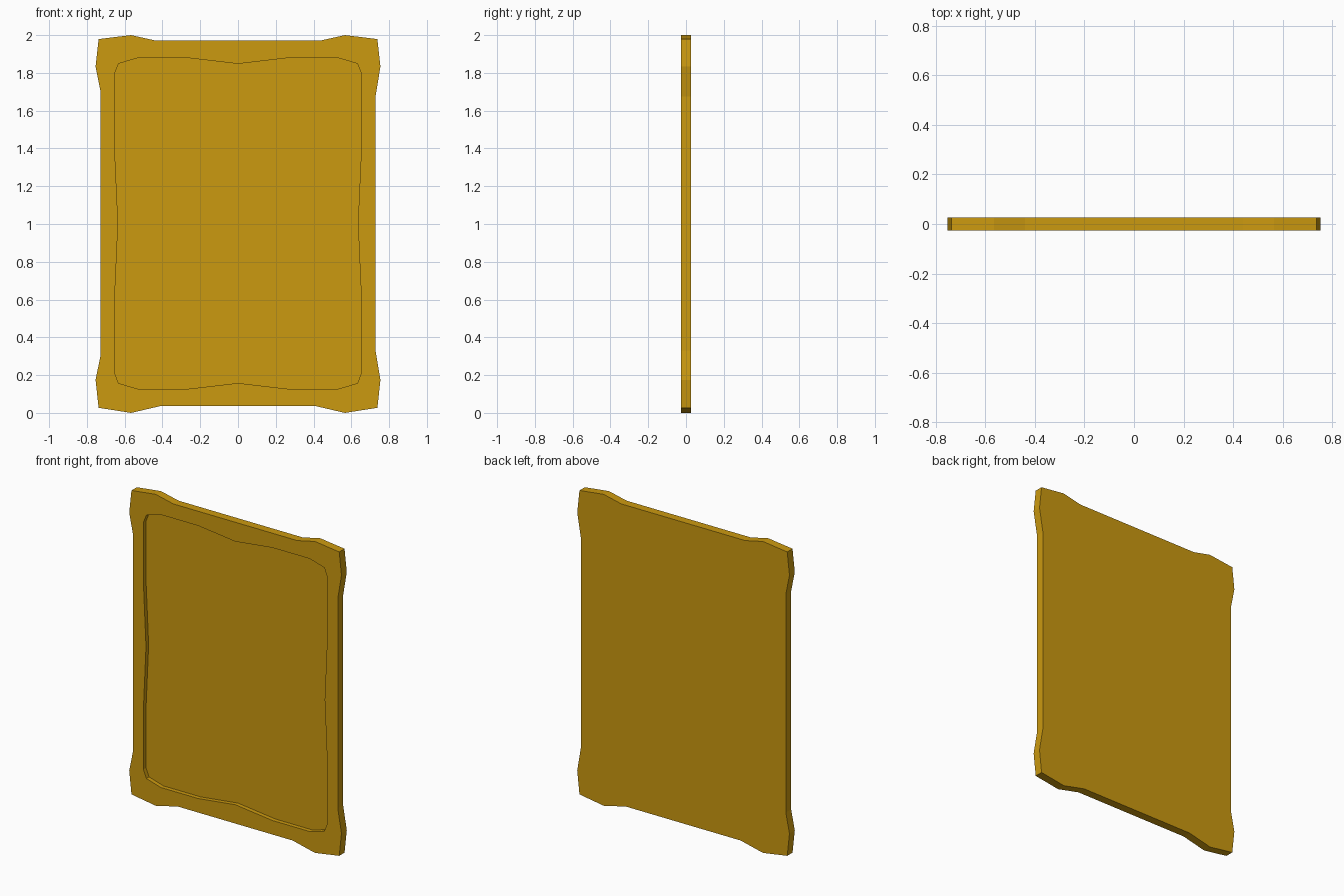
import bpy, bmesh

if "Cube" in bpy.data.objects:
    bpy.data.objects.remove(bpy.data.objects["Cube"])

HALF = 0.027          # half thickness of the board
FLOOR_Y = 0.0         # depth of the recessed panel face

# Right half outlines (x, z), bottom to top
outer_half = [(0.407, 0.037), (0.566, 0.0), (0.738, 0.027), (0.754, 0.175),
              (0.728, 0.33), (0.728, 1.676), (0.754, 1.833), (0.738, 1.979),
              (0.566, 2.0), (0.44, 1.972)]
# The left flared corners are slightly longer than the right ones
left_z = {0.33: 0.302, 1.676: 1.703}
outer = outer_half + [(-x, left_z.get(z, z)) for x, z in reversed(outer_half)]

# Recess outline: one quarter side mirrored up/down and left/right
MID = 1.003
low = [(0.265, 0.127), (0.53, 0.127), (0.632, 0.157), (0.653, 0.21), (0.653, 0.605)]
right = low + [(0.635, MID)] + [(x, 2 * MID - z) for x, z in reversed(low)]
inner = ([(0, 0.158)] + right + [(0, 2 * MID - 0.158)]
         + [(-x, z) for x, z in reversed(right)])

bm = bmesh.new()


def ring(points, y):
    return [bm.verts.new((x, y, z)) for x, z in points]


def loop_edges(verts):
    return [bm.edges.new((a, b)) for a, b in zip(verts, verts[1:] + verts[:1])]


def wall(a, b):
    n = len(a)
    for i in range(n):
        j = (i + 1) % n
        bm.faces.new((a[i], a[j], b[j], b[i]))


front_out, back_out = ring(outer, -HALF), ring(outer, HALF)
front_in, floor_in = ring(inner, -HALF), ring(inner, FLOOR_Y)

# Front border face with the recess opening
bmesh.ops.triangle_fill(bm, use_beauty=True, normal=(0, -1, 0),
                        edges=loop_edges(front_out) + loop_edges(front_in))
# Outer rim, recess wall, recessed panel and back
wall(front_out, back_out)
wall(front_in, floor_in)
bm.faces.new(floor_in)
bm.faces.new(back_out)
bmesh.ops.recalc_face_normals(bm, faces=bm.faces)
bmesh.ops.dissolve_limit(bm, angle_limit=0.001, verts=[], edges=bm.edges)

mesh = bpy.data.meshes.new("recessed_board")
bm.to_mesh(mesh)
bm.free()

gold = bpy.data.materials.new("gold")
gold.diffuse_color = (0.6, 0.32, 0.005, 1)
gold.use_nodes = True
gold.node_tree.nodes["Principled BSDF"].inputs["Base Color"].default_value = gold.diffuse_color
mesh.materials.append(gold)
board = bpy.data.objects.new("recessed_board", mesh)
bpy.context.collection.objects.link(board)
